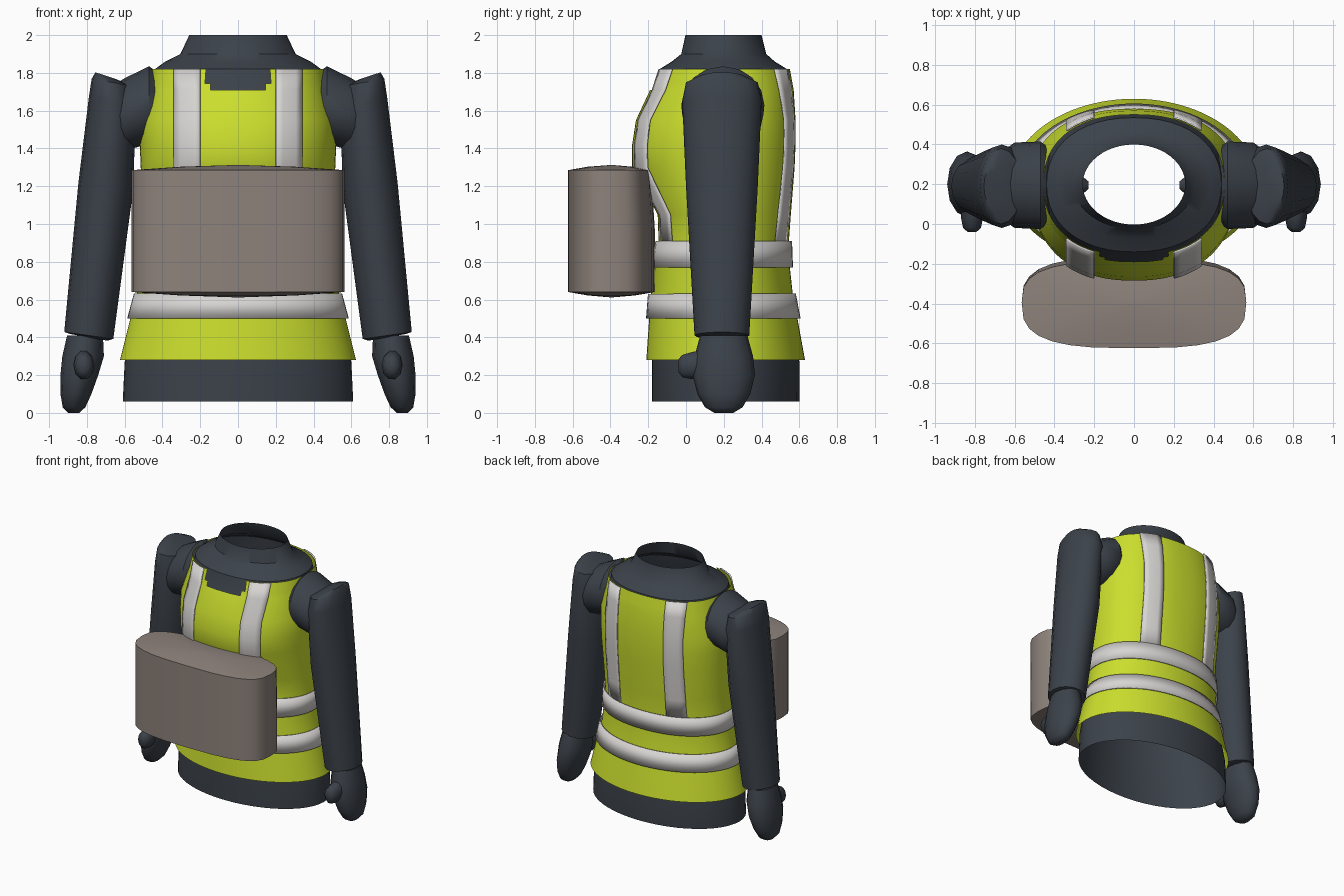
import bpy, bmesh, math

if "Cube" in bpy.data.objects:
    bpy.data.objects.remove(bpy.data.objects["Cube"])


def material(name, rgb):
    m = bpy.data.materials.new(name)
    m.diffuse_color = (*rgb, 1)
    m.use_nodes = True
    m.node_tree.nodes["Principled BSDF"].inputs["Base Color"].default_value = m.diffuse_color
    return m


SLATE = material("slate_cloth", (0.045, 0.055, 0.069))
YELLOW = material("safety_yellow", (0.60, 0.74, 0.027))
SILVER = material("reflective_grey", (0.68, 0.665, 0.645))
TAUPE = material("taupe_fabric", (0.27, 0.225, 0.20))


def loft(name, rings, mat, closed=True, caps=(False, False), drop=None, thick=0, angle=50):
    """Skin a list of equal point rings; drop removes faces by their centre."""
    bm = bmesh.new()
    vs = [[bm.verts.new(p) for p in r] for r in rings]
    n = len(rings[0])
    for a, b in zip(vs, vs[1:]):
        for i in range(n if closed else n - 1):
            j = (i + 1) % n
            bm.faces.new((a[i], a[j], b[j], b[i]))
    if caps[0]:
        bm.faces.new(vs[0])
    if caps[1]:
        bm.faces.new(vs[-1])
    bmesh.ops.recalc_face_normals(bm, faces=bm.faces)
    if drop:
        gone = [f for f in bm.faces if drop(f.calc_center_median())]
        bmesh.ops.delete(bm, geom=gone, context='FACES')
    me = bpy.data.meshes.new(name)
    bm.to_mesh(me)
    bm.free()
    ob = bpy.data.objects.new(name, me)
    bpy.context.collection.objects.link(ob)
    me.materials.append(mat)
    if thick:
        mod = ob.modifiers.new("thickness", 'SOLIDIFY')
        mod.thickness, mod.offset = thick, 0
    bpy.ops.object.select_all(action='DESELECT')
    ob.select_set(True)
    bpy.context.view_layer.objects.active = ob
    bpy.ops.object.shade_smooth_by_angle(angle=math.radians(angle))
    return ob


def power(v, n):
    return math.copysign(abs(v) ** (2 / n), v)


def circle(n):
    return [2 * math.pi * i / n for i in range(n)]


# Vest sections: height, half width, front y, back y, squareness
VEST = [
    (0.28, .625, -.21, .63, 2.0), (0.50, .57, -.195, .59, 2.0),
    (0.63, .535, -.185, .565, 2.0), (0.77, .515, -.165, .55, 2.1),
    (0.91, .505, -.145, .545, 2.1), (1.05, .505, -.15, .555, 2.2),
    (1.30, .515, -.285, .575, 2.3), (1.42, .52, -.285, .58, 2.3),
    (1.55, .52, -.265, .58, 2.3), (1.71, .475, -.19, .57, 2.3),
    (1.82, .455, -.155, .55, 2.3)]


def section(z):
    for a, b in zip(VEST, VEST[1:]):
        if z <= b[0] + 1e-6:
            t = (z - a[0]) / (b[0] - a[0])
            return [p + (q - p) * t for p, q in zip(a, b)]
    return VEST[-1]


def body_point(row, t, off=0):
    z, rx, yf, yb, n = row
    cy = 0.2
    ry = (yb - cy if math.sin(t) > 0 else cy - yf) + off
    return ((rx + off) * power(math.cos(t), n), cy + ry * power(math.sin(t), n), z)


def body_at_x(z, x, side, off):
    """Point on the vest surface at a given x, on the front (-1) or back (1)."""
    row = section(z)
    c = math.copysign((abs(x) / (row[1] + off)) ** (row[4] / 2), x)
    return body_point(row, side * math.acos(c), off)


# Shirt body: open tube from the waist hem to the neck
rows = [(0.06, .61, -.18, .60, 2.0), (0.27, .60, -.18, .60, 2.0)]
rows += [(r[0], r[1] - .02, r[2] + .02, r[3] - .02, r[4]) for r in VEST[1:-1]]
rows += [(1.82, .44, -.14, .535, 2.2), (1.86, .385, -.075, .47, 2.1),
         (1.90, .305, -.025, .425, 2.0), (2.0, .258, -.003, .40, 2.0)]
loft("shirt_body", [[body_point(r, t) for t in circle(48)] for r in rows], SLATE, angle=40)

# Vest with a squared neckline cut in the front
heights = [r[0] for r in VEST[:-1]] + [1.745, 1.78, 1.82]
loft("vest", [[body_point(section(z), t) for t in circle(96)] for z in heights], YELLOW,
     drop=lambda c: c.z > 1.71 and c.y < 0.2 and abs(c.x) < 0.13 + 0.6 * (c.z - 1.71))

# Two reflective bands around the waist
for name, lo, hi in (("lower_band", .50, .63), ("upper_band", .77, .91)):
    loft(name, [[body_point(section(z), t, .012) for t in circle(64)] for z in (lo, hi)],
         SILVER, thick=.009)

# Four upright reflective strips, front and back
strip_z = [r[0] for r in VEST if r[0] > 0.9]
for s in (-1, 1):
    for side, label in ((-1, "front"), (1, "back")):
        loft(f"{label}_strip_{'left' if s < 0 else 'right'}",
             [[body_at_x(z, s * x, side, .010) for x in (.20, .235, .27, .305, .34)]
              for z in strip_z], SILVER, closed=False, thick=.009)

# Chest bag: rounded box with slightly domed ends
bag = []
for z, k in ((.612, .05), (.622, .55), (.64, 1), (.97, 1), (1.285, 1), (1.303, .55), (1.312, .05)):
    lean = .02 if z > 1.2 else 0
    bag.append([(.565 * k * power(math.cos(t), 3),
                 -.395 + (.23 - (lean if math.sin(t) > 0 else 0)) * k * power(math.sin(t), 3), z)
                for t in circle(28)])
loft("chest_bag", bag, TAUPE, caps=(True, True), angle=45)


def z_rings(table, s, n, cy, tilt=0):
    return [[(s * (cx + rx * math.cos(t)), cy + ry * math.sin(t), z + tilt * math.cos(t))
             for t in circle(n)] for z, cx, rx, ry in table]


SLEEVE = [(.40, .79, .10, .11), (.41, .79, .13, .145), (1.2, .70, .145, .19),
          (1.65, .665, .125, .21), (1.75, .67, .105, .19), (1.785, .70, .055, .11)]
HAND = [(0.0, .87, .03, .05), (.03, .868, .06, .10), (.10, .858, .082, .14),
        (.20, .84, .10, .165), (.30, .82, .11, .155), (.41, .81, .095, .125)]
SHOULDER = [(.23, 1.62, .02, .02), (.43, 1.62, .185, .19), (.47, 1.63, .205, .22),
            (.60, 1.58, .192, .215), (.68, 1.57, .15, .16)]
THUMB = [(-.04, .815, .25, .022, .035), (-.02, .815, .248, .045, .062),
         (.03, .815, .25, .055, .075), (.10, .82, .27, .05, .07)]

# Arms on both sides
for s, side in ((-1, "left"), (1, "right")):
    loft("sleeve_" + side, z_rings(SLEEVE, s, 16, .19, .018), SLATE, caps=(True, True))
    loft("hand_" + side, z_rings(HAND, s, 12, .20), SLATE, caps=(True, True))
    # shoulder joint running sideways into the body
    loft("shoulder_" + side,
         [[(s * x, .195 + ry * math.cos(t), zc + rz * math.sin(t)) for t in circle(16)]
          for x, zc, rz, ry in SHOULDER], SLATE, caps=(True, True), angle=40)
    # thumb pointing forward
    loft("thumb_" + side,
         [[(s * (cx + rx * math.cos(t)), y, cz + rz * math.sin(t)) for t in circle(10)]
          for y, cx, cz, rx, rz in THUMB], SLATE, caps=(True, True))
